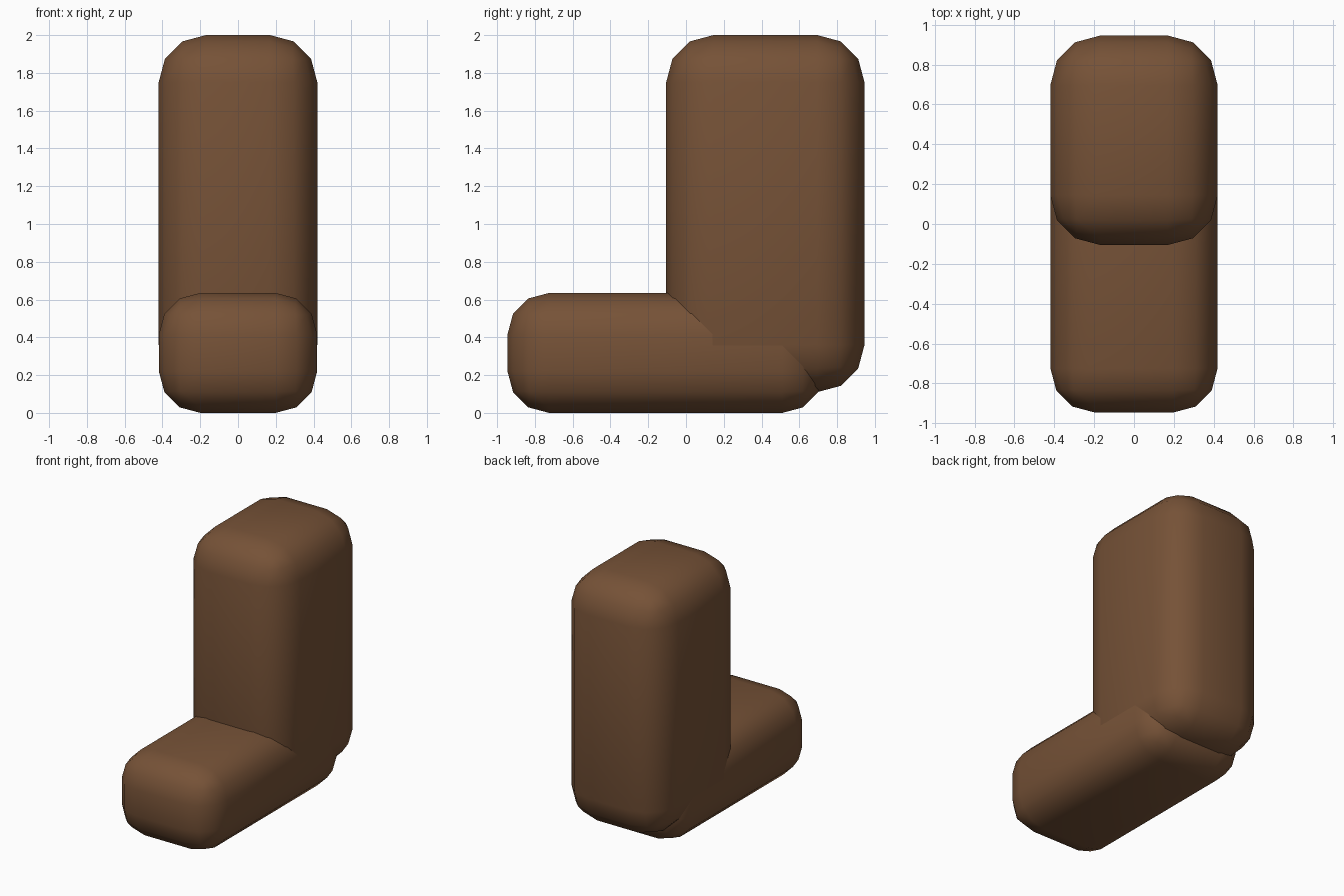
import bpy
import bmesh
import math
from mathutils import Vector

default = bpy.data.objects.get("Cube")
if default:
    bpy.data.objects.remove(default, do_unlink=True)

# Single brown colour
brown = bpy.data.materials.new("brown")
brown.use_nodes = True
color = (0.18, 0.084, 0.038, 1.0)
brown.diffuse_color = color
brown.node_tree.nodes["Principled BSDF"].inputs["Base Color"].default_value = color


def rounded_block(name, low, high, radius):
    """Box between two corners with three-segment rounded edges."""
    low, high = Vector(low), Vector(high)
    size = high - low
    bm = bmesh.new()
    bmesh.ops.create_cube(bm, size=1)
    bmesh.ops.scale(bm, vec=size, verts=bm.verts)
    bmesh.ops.bevel(bm, geom=bm.edges[:], offset=radius, offset_type='OFFSET',
                    segments=3, profile=0.5, affect='EDGES', clamp_overlap=True)
    bmesh.ops.recalc_face_normals(bm, faces=bm.faces)
    mesh = bpy.data.meshes.new(name)
    bm.to_mesh(mesh)
    bm.free()
    mesh.materials.append(brown)
    block = bpy.data.objects.new(name, mesh)
    block.location = (low + high) / 2
    bpy.context.collection.objects.link(block)
    bpy.ops.object.select_all(action='DESELECT')
    block.select_set(True)
    bpy.context.view_layer.objects.active = block
    bpy.ops.object.shade_smooth_by_angle(angle=math.radians(29))
    return block


# Upright shaft and the foot lying in front of it
rounded_block("upright_shaft", (-0.42, -0.105, 0.11), (0.42, 0.945, 2.0), 0.25)
rounded_block("foot", (-0.419, -0.945, 0.0), (0.419, 0.73, 0.635), 0.22)
